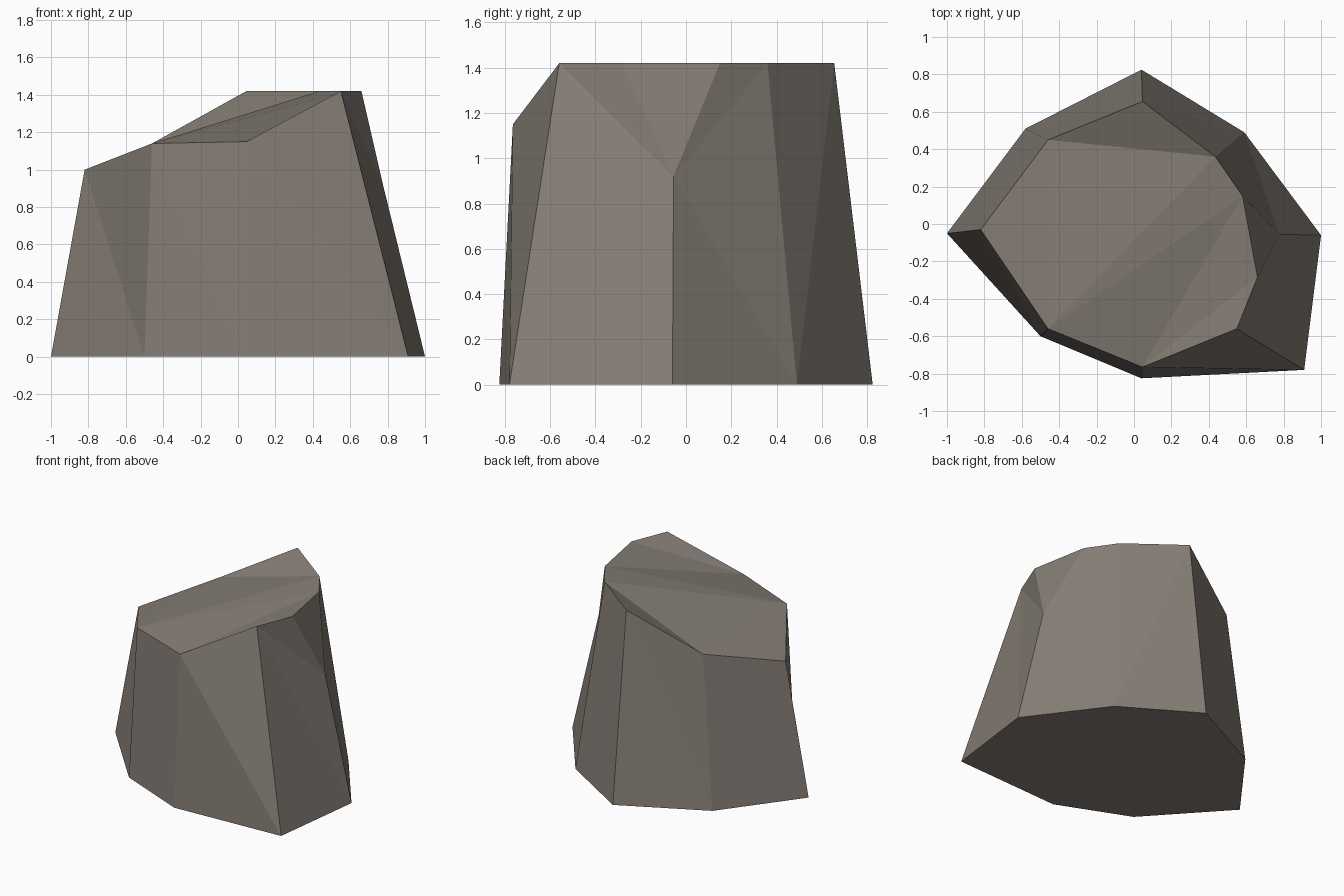
import bpy
import bmesh

if "Cube" in bpy.data.objects:
    bpy.data.objects.remove(bpy.data.objects["Cube"])

# Footprint and broken upper rim, both counter-clockwise from the left corner
BASE = [(-1, -.05), (-.5, -.6), (.04, -.825), (.91, -.78),
        (1, -.06), (.59, .49), (.04, .825), (-.58, .51)]
RIM = [(-.82, -.03, 1.0), (-.46, -.56, 1.14), (.045, -.765, 1.15),
       (.55, -.56, 1.42), (.66, -.285, 1.42), (.775, -.055, .92),
       (.58, .15, 1.42), (.435, .36, 1.42), (.045, .655, 1.42),
       (-.46, .45, 1.14)]
# Rim corners that sit above each footprint corner (the rest are chips)
WALL_TOP = [0, 1, 2, 3, 5, 7, 8, 9]
# Sloping top facets, then the chipped notch on the right side
TOP = [(0, 1, 9), (1, 7, 9), (1, 6, 7), (1, 2, 6), (2, 4, 6), (2, 3, 4), (7, 8, 9)]
NOTCH = [(3, 5, 4), (4, 5, 6), (5, 7, 6)]

bm = bmesh.new()
base = [bm.verts.new((x, y, 0)) for x, y in BASE]
rim = [bm.verts.new(p) for p in RIM]
wall = [rim[i] for i in WALL_TOP]

# Underside
bm.faces.new(base[::-1])

# Walls: each side is split into two facets
for i in range(8):
    j = (i + 1) % 8
    a, b, c, d = base[i], base[j], wall[j], wall[i]
    if i == 5:                       # this side breaks the other way
        halves = [(a, b, c), (a, c, d)]
    else:
        halves = [(a, b, d), (b, c, d)]
    for tri in halves:
        bm.faces.new(tri)

# Top and notch
for tri in TOP + NOTCH:
    bm.faces.new([rim[k] for k in tri])

bmesh.ops.recalc_face_normals(bm, faces=bm.faces)
mesh = bpy.data.meshes.new("rock")
bm.to_mesh(mesh)
bm.free()

# Single warm grey stone colour
stone = bpy.data.materials.new("warm grey stone")
stone.diffuse_color = (.235, .205, .178, 1)
stone.use_nodes = True
stone.node_tree.nodes["Principled BSDF"].inputs["Base Color"].default_value = stone.diffuse_color
mesh.materials.append(stone)

rock = bpy.data.objects.new("rock", mesh)
bpy.context.collection.objects.link(rock)
